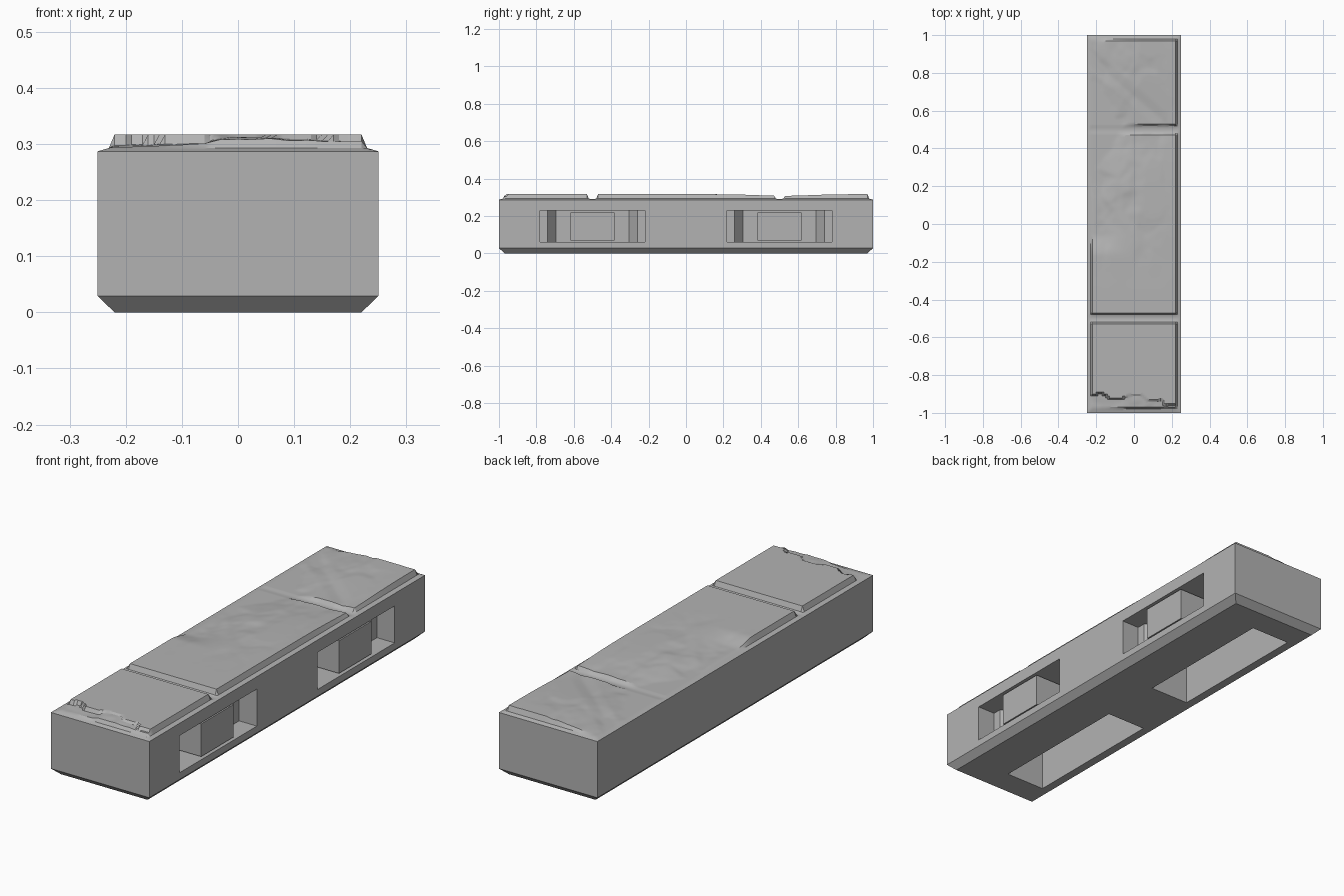
import bpy, bmesh, math
from mathutils import Vector, noise

cube = bpy.data.objects.get("Cube")
if cube:
    bpy.data.objects.remove(cube, do_unlink=True)

stone = bpy.data.materials.new("grey_stone")
stone.use_nodes = True
GREY = (0.45, 0.45, 0.45, 1)
stone.diffuse_color = GREY
stone.node_tree.nodes["Principled BSDF"].inputs["Base Color"].default_value = GREY

W, L, TOP, SHOULDER = 0.25, 1.0, 0.317, 0.287


def make(name, bm):
    bmesh.ops.recalc_face_normals(bm, faces=bm.faces)
    mesh = bpy.data.meshes.new(name)
    bm.to_mesh(mesh)
    bm.free()
    mesh.materials.append(stone)
    ob = bpy.data.objects.new(name, mesh)
    bpy.context.collection.objects.link(ob)
    return ob


def prism(name, outline, z0, z1):
    bm = bmesh.new()
    face = bm.faces.new([bm.verts.new((x, y, z0)) for x, y in outline])
    ext = bmesh.ops.extrude_face_region(bm, geom=[face])
    for v in ext["geom"]:
        if isinstance(v, bmesh.types.BMVert):
            v.co.z = z1
    return make(name, bm)


def box(name, x0, x1, y0, y1, z0, z1):
    return prism(name, [(x0, y0), (x1, y0), (x1, y1), (x0, y1)], z0, z1)


def cut(target, cutter):
    mod = target.modifiers.new("cut", "BOOLEAN")
    mod.operation = "DIFFERENCE"
    mod.solver = "EXACT"
    mod.object = cutter
    bpy.context.view_layer.objects.active = target
    bpy.ops.object.modifier_apply(modifier=mod.name)
    bpy.data.objects.remove(cutter, do_unlink=True)


# Body: block with its lower edges chamfered
body = box("body", -W, W, -L, L, 0, SHOULDER)
for v in body.data.vertices:
    if v.co.z < 0.01:
        v.co.x *= 0.22 / W
        v.co.y *= 0.97
bm = bmesh.new()
bm.from_mesh(body.data)
low = [f for f in bm.faces if f.normal.z < -0.9]
body_ring = bmesh.ops.extrude_face_region(bm, geom=low)
for v in bm.verts:
    if v.co.z < 0.01 and v not in body_ring["geom"]:
        v.co = (math.copysign(W, v.co.x), math.copysign(L, v.co.y), 0.029)
bmesh.ops.delete(bm, geom=[f for f in low if f.is_valid], context="FACES_ONLY")
bmesh.ops.recalc_face_normals(bm, faces=bm.faces)
bm.to_mesh(body.data)
bm.free()

# Clip sockets on the side, each with a centre block, and slots underneath
half = [(0.26, 0.28), (0.16, 0.28), (0.16, 0.24), (0.10, 0.195)]
for side, label in ((-1, "front"), (1, "back")):
    c = 0.5 * side
    outline = [(x, c + y) for x, y in half] + [(x, c - y) for x, y in reversed(half)]
    cut(body, prism("socket_cutter", outline, 0.06, 0.23))
    cut(body, box("slot_cutter", -0.18, 0.02, c - 0.35, c + 0.35, -0.05, 0.23))
    box(label + "_socket_block", 0.09, 0.245, c - 0.117, c + 0.117, 0.07, 0.22)


def ramp(t):
    t = max(0.0, min(1.0, t))
    return t * t * (3 - 2 * t)


def along(points, t):
    # Straight-line interpolation through (position, value) points
    for (a, p), (b, q) in zip(points, points[1:]):
        if t <= b:
            return p + (q - p) * max(0, t - a) / (b - a)
    return points[-1][1]


EDGE = [(0, SHOULDER), (0.02, 0.293), (0.03, TOP)]
GROOVE = [(0, 0.29), (0.01, 0.29), (0.02, 0.294), (0.03, TOP)]
CHIP = [(-0.23, -0.91), (-0.17, -0.89), (-0.14, -0.92), (-0.07, -0.93), (-0.01, -0.9),
        (0.03, -0.9), (0.08, -0.94), (0.14, -0.93), (0.17, -0.96), (0.23, -0.95)]
FRONT_Z = [(-0.19, 0.294), (-0.06, 0.3), (-0.03, 0.309), (0.1, 0.308), (0.17, 0.304)]


def wear(x, y):
    # Weathering: hollow at the rear joint, broken left edge, creases
    rough = noise.fractal(Vector((x * 7, y * 5, 3)), 1, 2, 3)
    hollow = 0.013 * math.exp(-((y - 0.52) / 0.2) ** 2) * (1 - 1.5 * x)
    start = ramp((y + 0.17) / 0.12)
    left = 0.02 * ramp((0.03 - x + 0.04 * rough) / 0.24) * start
    crease = abs((y - 0.85) + 0.86 * (x + 0.2))
    line = 0.005 * max(0, 1 - crease / 0.06) * ramp((0.2 - x) / 0.06)
    mask = ramp((y + 0.35) / 0.4) * ramp((0.24 - x) / 0.15)
    ridge = abs(noise.noise(Vector((x * 6, y * 4, 8))))
    return hollow + left + line + mask * 0.012 * max(0, 0.25 + 0.4 * rough - ridge)


def height(x, y):
    z = along(EDGE, min(W - abs(x), L - abs(y)))
    z = min(z, along(GROOVE, abs(abs(y) - 0.5)))
    if y > -0.46:
        z = min(z, max(0.292, TOP - wear(x, y)))
    elif y < along(CHIP, x):
        grain = 0.003 * noise.noise(Vector((x * 25, y * 25, 1)))
        rise = 0.06 * (y + 0.97)
        z = min(z, max(0.291, along(FRONT_Z, x) + rise + grain))
    return z


# Paving top: weathered slabs with bevelled rims and joints
bm = bmesh.new()
bmesh.ops.create_grid(bm, x_segments=50, y_segments=200, size=1)
for v in bm.verts:
    v.co.x *= W
    v.co.z = height(v.co.x, v.co.y)
rim = [e for e in bm.edges if e.is_boundary]
skirt = bmesh.ops.extrude_edge_only(bm, edges=rim)
for v in skirt["geom"]:
    if isinstance(v, bmesh.types.BMVert):
        v.co.z = SHOULDER - 0.005
slabs = make("paving_slabs", bm)
bpy.ops.object.select_all(action="DESELECT")
slabs.select_set(True)
bpy.context.view_layer.objects.active = slabs
bpy.ops.object.shade_smooth_by_angle(angle=math.radians(25))
